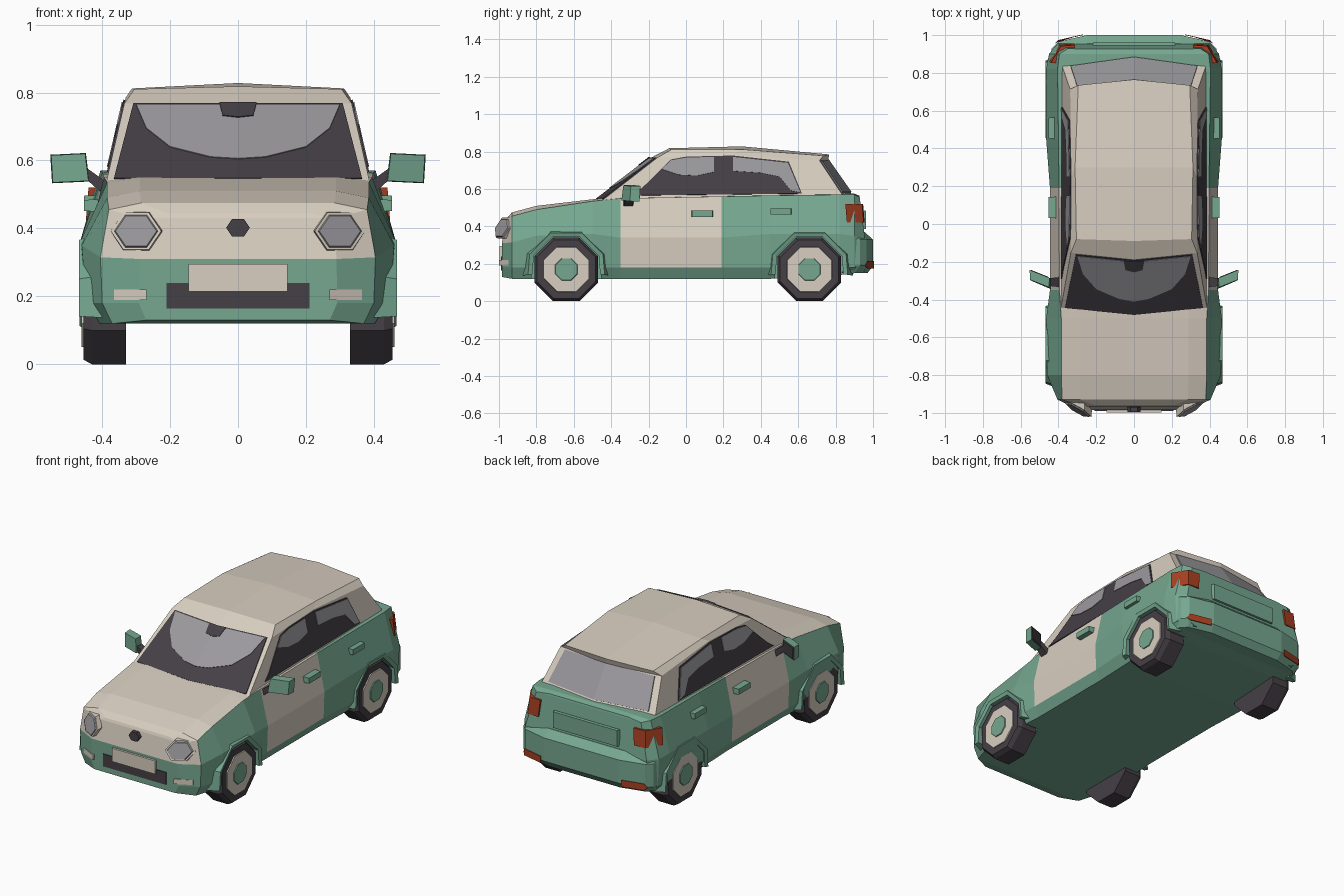
import bpy, bmesh, math
from mathutils import Vector

if "Cube" in bpy.data.objects:
    bpy.data.objects.remove(bpy.data.objects["Cube"])

def material(name, rgb):
    m = bpy.data.materials.new(name)
    m.diffuse_color = (*rgb, 1)
    m.use_nodes = True
    m.node_tree.nodes["Principled BSDF"].inputs["Base Color"].default_value = m.diffuse_color
    return m

GREEN = material("green paint", (0.18, 0.39, 0.28))
CREAM = material("cream paint", (0.69, 0.62, 0.53))
DARK = material("dark rubber", (0.06, 0.05, 0.06))
GREY = material("grey glass", (0.33, 0.32, 0.34))
RED = material("red lamp", (0.38, 0.05, 0.015))

def finish(name, bm, *mats, mirror=False):
    if mirror:
        d = bmesh.ops.duplicate(bm, geom=bm.verts[:] + bm.edges[:] + bm.faces[:])
        for v in d["geom"]:
            if isinstance(v, bmesh.types.BMVert):
                v.co.x *= -1
    bmesh.ops.recalc_face_normals(bm, faces=bm.faces)
    me = bpy.data.meshes.new(name)
    bm.to_mesh(me)
    bm.free()
    ob = bpy.data.objects.new(name, me)
    bpy.context.collection.objects.link(ob)
    for m in mats:
        me.materials.append(m)
    return ob

def add_prism(bm, pts, vec, scale=1.0):
    """Polygon extruded along vec; the far end may shrink."""
    c = sum((Vector(p) for p in pts), Vector()) / len(pts)
    a = [bm.verts.new(p) for p in pts]
    b = [bm.verts.new(c + (Vector(p) - c) * scale + Vector(vec)) for p in pts]
    bm.faces.new(a)
    bm.faces.new(b)
    for i in range(len(a)):
        j = (i + 1) % len(a)
        bm.faces.new((a[i], a[j], b[j], b[i]))

def prism(name, mat, pts, vec, mirror=False, scale=1.0):
    bm = bmesh.new()
    add_prism(bm, pts, vec, scale)
    return finish(name, bm, mat, mirror=mirror)

def loft(bm, rings):
    vs = [[bm.verts.new(p) for p in r] for r in rings]
    n = len(vs[0])
    for a, b in zip(vs, vs[1:]):
        for i in range(n):
            bm.faces.new((a[i], a[(i + 1) % n], b[(i + 1) % n], b[i]))
    return vs

def flip(pts):
    return [(-x, y, z) for x, y, z in reversed(pts)]

def octagon(x, y, z, r, n=8):
    R = r / math.cos(math.pi / n)
    return [(x, y + R * math.cos((k + .5) * 2 * math.pi / n),
             z + R * math.sin((k + .5) * 2 * math.pi / n)) for k in range(n)]

def rect(x0, x1, y, z0, z1):
    return [(x0, y, z0), (x1, y, z0), (x1, y, z1), (x0, y, z1)]

WHEELS = ((-0.64, 0.17), (0.66, 0.17))

# Lower body: y, bottom z, bottom width, waist width, waist z, shoulder width, shoulder z, top z
STATIONS = [
    (-0.985, .13, .27, .29, .31, .28, .43, .445),
    (-0.93, .12, .37, .405, .315, .38, .455, .475),
    (-0.80, .12, .41, .46, .35, .385, .49, .51),
    (-0.50, .12, .42, .465, .36, .385, .535, .545),
    (-0.35, .12, .41, .445, .34, .395, .55, .56),
    (0.19, .12, .41, .445, .34, .397, .56, .565),
    (0.45, .12, .42, .465, .36, .40, .565, .57),
    (0.82, .14, .42, .465, .36, .405, .57, .575),
    (0.90, .15, .41, .45, .35, .395, .57, .575),
    (0.955, .16, .36, .405, .35, .35, .555, .565)]
rings = []
for y, zb, wb, wm, zm, ws, zs, zt in STATIONS:
    lean = (lambda z: max(0, z - .38) * .4) if y < -.95 else \
           (lambda z: -max(0, z - .45) * .25) if y > .93 else (lambda z: 0)
    half = [(x, y + lean(z), z) for x, z in
            ((wb, zb), ((wb + wm) / 2 + .012, .18), (wm, zm), (ws, zs), (ws * .75, zt))]
    rings.append(half + flip(half))
bm = bmesh.new()
vs = loft(bm, rings)
for f in bm.faces:
    c = f.calc_center_median()
    hood = c.y < -.4 and (c.z > .5 or abs(c.x) < .34 and c.z > .44)
    nose = c.y < -.94 and c.z > .34
    door = -.3 < c.y < .15 and c.z > .2
    f.material_index = int(hood and abs(c.x) < .37 or nose or door)
for r in (vs[0], vs[-1]):
    for i in range(4):
        f = bm.faces.new((r[i], r[i + 1], r[8 - i], r[9 - i]))
        c = f.calc_center_median()
        f.material_index = int(c.y < 0 and c.z > .31)
body = finish("body", bm, GREEN, CREAM)

# Wheel wells cut out of the body
bm = bmesh.new()
for y, z in WHEELS:
    add_prism(bm, octagon(.325, y, z, .185), (.3, 0, 0))
cutter = finish("wheel_well_cutter", bm, GREEN, mirror=True)
cutter.hide_render = True
mod = body.modifiers.new("wells", "BOOLEAN")
mod.operation, mod.solver, mod.object = "DIFFERENCE", "EXACT", cutter
bpy.context.view_layer.objects.active = body
bpy.ops.object.modifier_apply(modifier="wells")
bpy.data.objects.remove(cutter)

# Wheels and arch flares
for tag, (y, z) in zip(("front", "rear"), WHEELS):
    bm = bmesh.new()
    add_prism(bm, octagon(.33, y, z, .17), (.10, 0, 0))
    add_prism(bm, octagon(.43, y, z, .17), (.025, 0, 0), .92)
    finish(tag + "_tyres", bm, DARK, mirror=True)
    prism(tag + "_rims", CREAM, octagon(.44, y, z, .122), (.021, 0, 0), True, .97)
    prism(tag + "_hubs", GREEN, octagon(.45, y, z, .064), (.016, 0, 0), True, .9)
    bm = bmesh.new()
    arc = [math.radians(a) for a in (-8, 22.5, 67.5, 112.5, 157.5, 188)]
    R = [.195, .2, .2, .2, .2, .195]
    loft(bm, [[(x, y + (r + d) * math.cos(a), z + (r + d) * math.sin(a))
               for x, d in ((.40, -.012), (.462, -.012), (.468, .012), (.40, .04))]
              for a, r in zip(arc, R)])
    bmesh.ops.holes_fill(bm, edges=bm.edges)
    finish(tag + "_arch_flares", bm, GREEN, mirror=True)

# Cabin: planes of the side, windscreen and rear window
def side_x(z): return .387 - .23 * (z - .54)
def screen_y(x, z): return -.485 + (z - .54) * 1.31 + .1 * abs(x)
def rear_y(x, z): return .885 - (z - .575) * .7 - .14 * abs(x)

def cabin_ring(zf, zm, zr):
    f, m, r = side_x(zf), side_x(zm), side_x(zr)
    return [(0, screen_y(0, zf), zf), (f, screen_y(f, zf), zf), (m, .25, zm),
            (r, rear_y(r, zr), zr), (0, rear_y(0, zr), zr)]

roof = [(0, -.09, .818), (.305, -.08, .81), (.312, .3, .812), (.295, .735, .778), (0, .765, .785)]
bm = bmesh.new()
vs = loft(bm, [h + flip(h[1:4]) for h in (cabin_ring(.54, .54, .54), cabin_ring(.768, .785, .752), roof)])
bm.faces.new(vs[0])
t = vs[-1]
ridge = bm.verts.new((0, .3, .828))
for q in ((0, 1, 2), (2, 3, 4), (4, 5, 6), (6, 7, 0)):
    bm.faces.new([t[i] for i in q] + [ridge])
finish("cabin_roof", bm, CREAM)

# Windows: dark panes with grey upper panes
def side_pane(name, mat, yz, lift):
    prism(name, mat, [(side_x(z), y, z) for y, z in yz], (lift, 0, lift * .23), True)

def screen_pane(name, mat, xz, lift):
    prism(name, mat, [(x, screen_y(x, z), z) for x, z in xz], (0, -.6 * lift, .8 * lift), True)

side_pane("side_windows", DARK, [(-.29, .565), (-.24, .60), (-.08, .757), (.0, .772), (.25, .778),
                                 (.55, .745), (.62, .575)], .005)
side_pane("front_window_glass", GREY, [(-.08, .752), (0, .766), (.15, .77), (.15, .69),
                                       (.06, .67), (-.04, .675), (-.13, .705)], .008)
side_pane("rear_window_glass", GREY, [(.25, .77), (.545, .738), (.612, .58), (.56, .59),
                                      (.50, .665), (.40, .685), (.25, .695)], .008)
screen_pane("windscreen", DARK, [(0, .545), (.365, .545), (.308, .765), (0, .765)], .005)
screen_pane("windscreen_glass", GREY, [(0, .60), (.08, .605), (.20, .635), (.27, .69),
                                       (.30, .76), (0, .76)], .008)
screen_pane("mirror_sensor", DARK, [(0, .72), (.045, .725), (.055, .763), (0, .763)], .011)
prism("rear_window", GREY, [(x, rear_y(x, z), z) for x, z in
                            ((0, .582), (.335, .582), (.30, .745), (0, .755))], (0, .005, .003), True)

# Rear bumper, tail lamps, reflectors and boot panel
plan = [(.45, .86), (.435, .93), (.40, .965), (.25, 1.0)]
bm = bmesh.new()
rs = []
for z, s, dy in ((.15, .96, -.03), (.19, 1, 0), (.33, 1, 0), (.37, .98, -.045)):
    h = [(x * s, y + dy, z) for x, y in plan]
    rs.append(h + flip(h))
vs = loft(bm, rs)
bm.faces.new(vs[0])
bm.faces.new(vs[-1])
finish("rear_bumper", bm, GREEN)
prism("tail_lamps", RED, [(.32, .955, .42), (.395, .95, .42), (.448, .86, .42),
                          (.37, .86, .42), (.32, .90, .42)], (-.008, -.008, .10), True)
prism("rear_reflectors", RED, [(.27, 1.0, .175), (.40, .97, .175), (.415, .955, .19),
                               (.40, .97, .215), (.27, 1.0, .215)], (0, .004, 0), True)
prism("boot_panel", GREEN, rect(-.22, .22, .945, .385, .485), (0, .018, 0), scale=.97)

# Nose: lamps, grille, plate, badge
bm = bmesh.new()
for r, y, s, d in ((.078, -.94, .95, .04),):
    add_prism(bm, [(.30 + r * math.cos(k * math.pi / 3),
                    y + .55 * r * math.cos(k * math.pi / 3) + .25 * r * math.sin(k * math.pi / 3),
                    .392 + r * .85 * math.sin(k * math.pi / 3)) for k in range(6)], (0, -d, 0), s)
finish("headlamp_surrounds", bm, CREAM, mirror=True)
prism("headlamps", GREY, [(.30 + .067 * math.cos(k * math.pi / 3),
                           -.975 + .037 * math.cos(k * math.pi / 3) + .017 * math.sin(k * math.pi / 3),
                           .392 + .057 * math.sin(k * math.pi / 3)) for k in range(6)],
      (0, -.013, 0), True, .9)
prism("grille", DARK, rect(-.21, .21, -.98, .165, .24), (0, -.009, 0))
prism("number_plate", CREAM, rect(-.145, .145, -.98, .215, .295), (0, -.018, 0))
prism("nose_badge", DARK, [(.035 * math.cos(k * math.pi / 3), -.97, .402 + .03 * math.sin(k * math.pi / 3))
                           for k in range(6)], (0, -.025, 0))
prism("fog_lamps", CREAM, [(.27, -.985, .19), (.365, -.935, .19), (.365, -.935, .22), (.27, -.985, .22)],
      (0, -.015, 0), True)

# Door mirrors with stems and dark glass
prism("mirror_stems", DARK, [(.385, -.335, .49), (.385, -.28, .49), (.385, -.28, .535), (.385, -.335, .535)],
      (.075, 0, .06), True, .7)
head = [(.44, -.345, .54), (.545, -.30, .535), (.55, -.295, .615), (.45, -.335, .62)]
prism("mirror_heads", GREEN, head, (0, .05, 0), True, 1.05)
prism("mirror_glass", DARK, [(x, y + .05, z) for x, y, z in head], (0, .004, 0), True, .88)

# Door handles, one pair on each side
for tag, y, z in (("front", .03, .45), ("rear", .45, .462)):
    prism(tag + "_door_handles", GREEN, [(.41, y, z), (.41, y + .115, z), (.41, y + .115, z + .035),
                                         (.41, y, z + .035)], (.043, 0, 0), True, .95)
